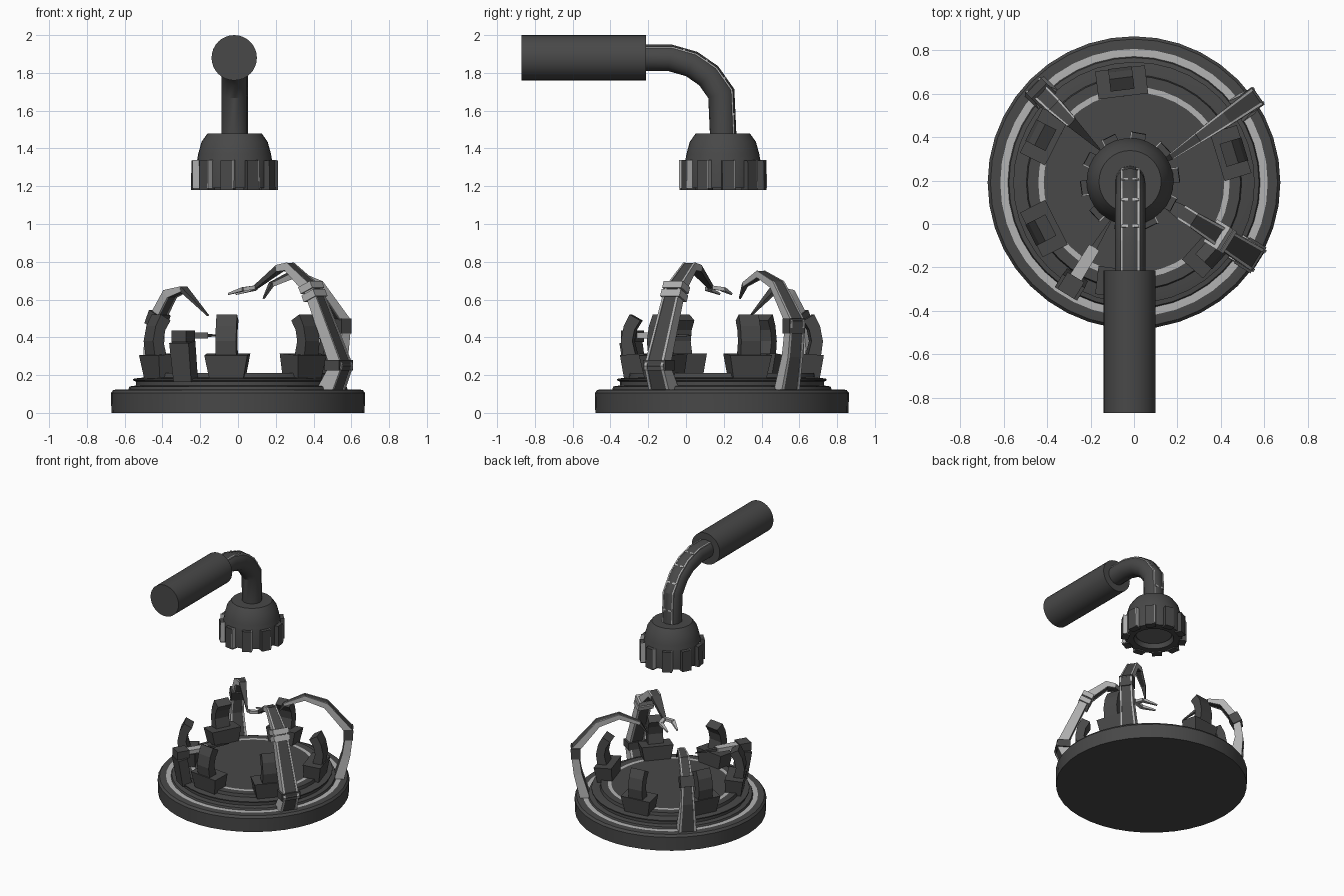
import bpy, bmesh, math
from mathutils import Vector

if "Cube" in bpy.data.objects:
    bpy.data.objects.remove(bpy.data.objects["Cube"])


def material(name, v):
    m = bpy.data.materials.new(name)
    m.diffuse_color = (v, v, v, 1)
    m.use_nodes = True
    m.node_tree.nodes["Principled BSDF"].inputs["Base Color"].default_value = m.diffuse_color
    return m


DARK = material("dark_metal", 0.065)
LIGHT = material("light_trim", 0.45)
C = (0.0, 0.19)        # centre of the round base
H = (-0.018, 0.195)    # centre of the hanging head


def finish(name, bm, mats):
    bmesh.ops.recalc_face_normals(bm, faces=bm.faces[:])
    me = bpy.data.meshes.new(name)
    bm.to_mesh(me)
    bm.free()
    for m in mats:
        me.materials.append(m)
    ob = bpy.data.objects.new(name, me)
    bpy.context.collection.objects.link(ob)
    return ob


def lathe(name, profile, centre, segs, light=()):
    """Revolve (r, z) points; bands listed in light get the trim material."""
    bm = bmesh.new()
    rings = []
    for r, z in profile:
        if r == 0:
            rings.append([bm.verts.new((*centre, z))] * segs)
        else:
            rings.append([bm.verts.new((centre[0] + r * math.cos(2 * math.pi * i / segs),
                                        centre[1] + r * math.sin(2 * math.pi * i / segs), z))
                          for i in range(segs)])
    for k, (a, b) in enumerate(zip(rings, rings[1:])):
        for i in range(segs):
            j = (i + 1) % segs
            f = bm.faces.new(list(dict.fromkeys((a[i], a[j], b[j], b[i]))))
            f.material_index = int(k in light)
    return finish(name, bm, (DARK, LIGHT))


RECT = [(-.5, -.5), (.5, -.5), (.5, .5), (-.5, .5)]


def ngon(n):
    return [(.5 * math.cos(2 * math.pi * i / n), .5 * math.sin(2 * math.pi * i / n)) for i in range(n)]


def loft(name, path, centre, deg, mat=DARK, side=0, lift=0, section=RECT):
    """Sweep a section along (r, z, width, thickness) points in a radial plane."""
    a = math.radians(deg)
    rad, tan = Vector((math.cos(a), math.sin(a), 0)), Vector((-math.sin(a), math.cos(a), 0))
    pts = [Vector(p[:2]) for p in path]
    dirs = [(q - p).normalized() for p, q in zip(pts, pts[1:])]
    bm = bmesh.new()
    rings = []
    for i, p in enumerate(path):
        d0, d1 = dirs[max(i - 1, 0)], dirs[min(i, len(dirs) - 1)]
        t = (d0 + d1).normalized()
        n = Vector((-t.y, t.x)) / max(t.dot(d1), 0.6)
        ring = []
        for u, v in section:
            q = pts[i] + n * (v * p[3] + lift)
            ring.append(bm.verts.new(Vector((*centre, q.y)) + rad * q.x
                                     + tan * (u * p[2] + side * p[2])))
        rings.append(ring)
    for r0, r1 in zip(rings, rings[1:]):
        for i in range(len(section)):
            j = (i + 1) % len(section)
            bm.faces.new((r0[i], r0[j], r1[j], r1[i]))
    bm.faces.new(rings[0])
    bm.faces.new(rings[-1])
    return finish(name, bm, (mat,))


smooth = []

# Stepped round base with two light rings
smooth.append(lathe("base", [(0, 0), (.67, 0), (.673, .105), (.66, .122), (.615, .125), (.58, .125),
                             (.575, .14), (.54, .145), (.54, .165), (.555, .172), (.555, .18), (.525, .185),
                             (.495, .187), (.49, .21), (.44, .21), (.415, .21), (0, .21)],
                    C, 40, light=(4, 14)))

# Cradle brackets with curved fins around the platform
for i, deg in enumerate((97, 153, 207, 263, 318, 17)):
    loft(f"bracket_{i}", [(.455, .18, .18, .11), (.465, .31, .23, .13)], C, deg)
    loft(f"bracket_fin_{i}", [(.485, .29, .11, .07), (.502, .38, .11, .06),
                              (.488, .45, .11, .06), (.457, .505, .11, .065)], C, deg)

# Jointed arms: path as (r, z, width, thickness) from foot to tip
arms = {
    "back_left_arm": (136, [(.59, .12, .12, .08), (.62, .34, .09, .05), (.60, .49, .075, .045),
                            (.50, .63, .07, .04), (.40, .655, .05, .025), (.22, .515, .008, .008)]),
    "back_right_arm": (35, [(.60, .12, .11, .06), (.65, .30, .09, .05), (.675, .48, .085, .045),
                            (.51, .68, .07, .035), (.36, .735, .05, .03), (.215, .68, .03, .02),
                            (.165, .605, .008, .008)]),
    "front_right_arm": (-32, [(.58, .12, .12, .08), (.645, .25, .11, .06), (.47, .65, .09, .05),
                              (.32, .775, .07, .035), (.26, .765, .07, .03), (.11, .665, .025, .02)]),
}
for name, (deg, path) in arms.items():
    loft(name, path, C, deg)
    edge = [(r, z, w * .14, t * 1.15) for r, z, w, t in path[:-1]]
    for s in (-1, 1):
        loft(f"{name}_edge", edge, C, deg, LIGHT, side=s * 3.3)

# Joint blocks and light cuffs on the arms
loft("front_right_joint", [(.63, .225, .14, .09), (.63, .28, .14, .09)], C, -32)
for dz in (-.022, .022):
    loft("front_right_cuff", [(.475 - dz * .45, .625 + dz, .12, .08),
                              (.459 - dz * .45, .66 + dz, .12, .08)], C, -32, LIGHT)
loft("back_left_joint", [(.61, .46, .1, .07), (.575, .53, .1, .07)], C, 136)
loft("back_right_joint", [(.665, .42, .1, .065), (.665, .5, .1, .065)], C, 35)

# Two-pronged gripper at the end of the front right arm
a = math.radians(-32)
grip = (C[0] + .11 * math.cos(a), C[1] + .11 * math.sin(a))
for s in (-1, 1):
    loft(f"gripper_prong_{s}", [(0, .665, .025, .02), (.07, .655, .03, .02)], grip, 148 + s * 45, LIGHT)
    b = math.radians(148 + s * 45)
    knuckle = (grip[0] + .065 * math.cos(b), grip[1] + .065 * math.sin(b))
    loft(f"gripper_tip_{s}", [(0, .655, .03, .02), (.1, .63, .01, .01)], knuckle, 148 - s * 5, LIGHT)

# Low front left arm with a probe pointing inwards
F = 238.5
loft("probe_post", [(.53, .17, .11, .07), (.565, .375, .12, .07)], C, F)
loft("probe_head", [(.60, .405, .09, .06), (.51, .405, .09, .06)], C, F)
loft("probe_bar", [(.52, .41, .06, .03), (.35, .41, .055, .03)], C, F, LIGHT)
loft("probe_needle", [(.36, .41, .03, .02), (.19, .41, .006, .006)], C, F)

# Hanging domed head with a recessed underside
smooth.append(lathe("head", [(0, 1.48), (.143, 1.48), (.175, 1.435), (.193, 1.37), (.197, 1.345),
                             (.2, 1.335), (.2, 1.19), (.14, 1.19), (.13, 1.225), (0, 1.225)],
                    H, 32, light=()))
lathe("head_lens", [(.12, 1.222), (0, 1.222)], H, 32).data.materials[0] = material("lens", .13)

# Grip ribs round the head, each with a light edge
for i in range(10):
    deg = 80 + 36 * i
    loft(f"head_rib_{i}", [(.203, 1.18, .07, .05), (.203, 1.335, .07, .046)], H, deg)
    loft(f"head_rib_edge_{i}", [(.204, 1.19, .006, .053), (.204, 1.338, .006, .05)], H, deg,
         LIGHT, side=5.5)

# Bent tube carrying the head, with light seams on its outer side
bend = [(-.23, 1.88), (-.085, 1.88), (.03, 1.847), (.12, 1.785), (.187, 1.69), (.197, 1.47)]
smooth.append(loft("neck_tube", [(*p, .14, .14) for p in bend], (H[0], 0), 90, section=ngon(16)))
for s in (-1, 1):
    loft("neck_seam", [(*p, .01, .012) for p in bend], (H[0], 0), 90, LIGHT, side=s * 4, lift=.055)
for (r0, z0), (r1, z1) in zip(bend[1:], bend[2:]):
    d = Vector((r1 - r0, z1 - z0)).normalized() * .006
    m = ((r0 + r1) / 2, (z0 + z1) / 2)
    loft("neck_crossbar", [(m[0] - d.x, m[1] - d.y, .08, .012), (m[0] + d.x, m[1] + d.y, .08, .012)],
         (H[0], 0), 90, LIGHT, lift=.062)

# Horizontal cylinder behind the neck
smooth.append(loft("drive_cylinder", [(-.87, 1.88, .24, .24), (-.213, 1.88, .24, .24)],
                   (-.02, 0), 90, section=ngon(32)))

# Smooth only the round parts
bpy.ops.object.select_all(action='DESELECT')
for ob in smooth:
    ob.select_set(True)
bpy.context.view_layer.objects.active = smooth[0]
bpy.ops.object.shade_smooth_by_angle(angle=math.radians(30))
